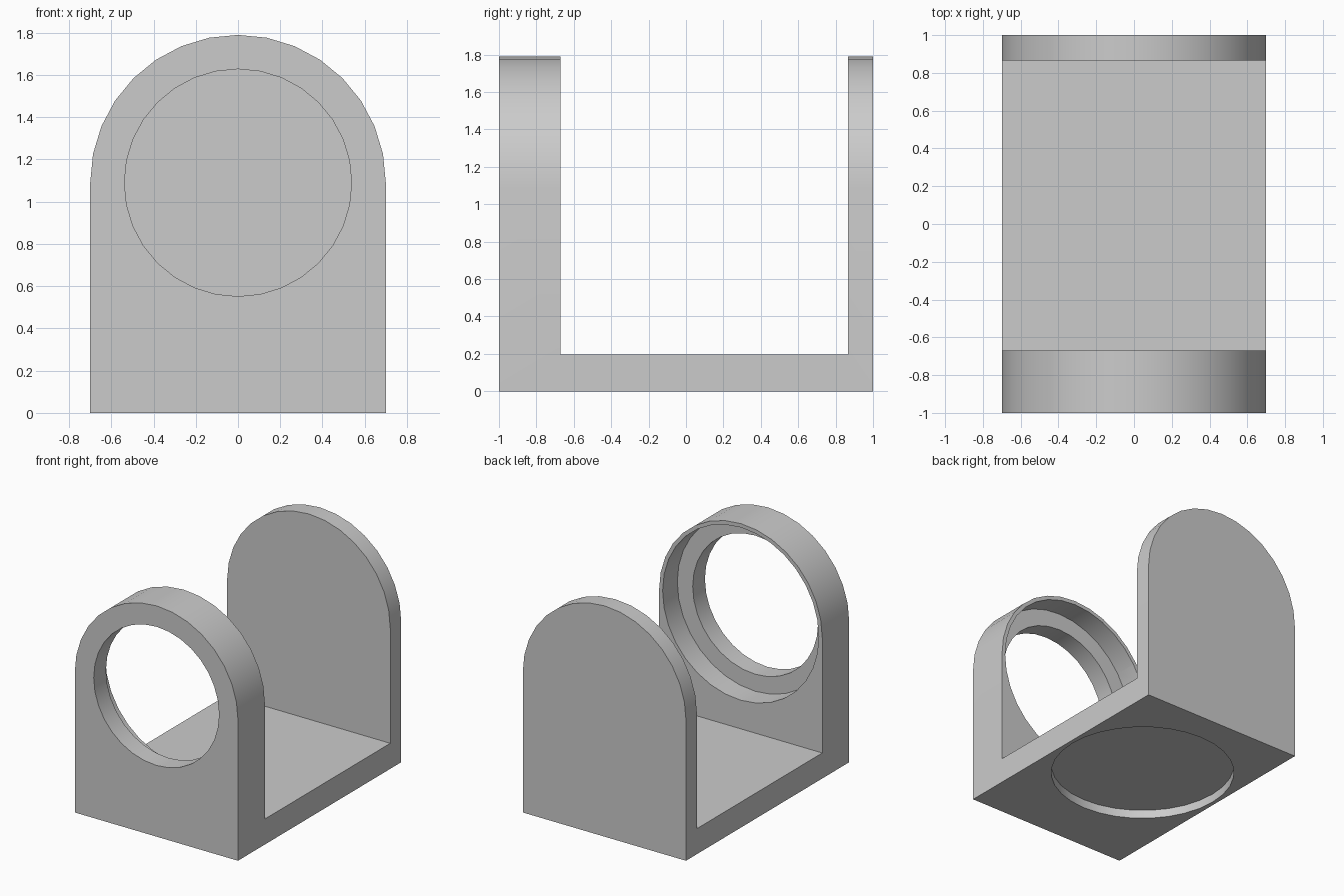
import bpy
import bmesh
from math import pi, sin, cos, radians
from mathutils import Matrix

cube = bpy.data.objects.get("Cube")
if cube:
    bpy.data.objects.remove(cube, do_unlink=True)

HALF_W, AXIS_Z = 0.70, 1.09
FRONT_IN, BACK_IN, FLOOR = -0.67, 0.866, 0.198
SEGS = 32

grey = bpy.data.materials.new("plain grey")
grey.use_nodes = True
colour = (0.6, 0.6, 0.6, 1)
grey.diffuse_color = colour
grey.node_tree.nodes["Principled BSDF"].inputs["Base Color"].default_value = colour


def make_object(name, bm):
    bmesh.ops.recalc_face_normals(bm, faces=bm.faces)
    mesh = bpy.data.meshes.new(name)
    bm.to_mesh(mesh)
    bm.free()
    mesh.materials.append(grey)
    obj = bpy.data.objects.new(name, mesh)
    bpy.context.collection.objects.link(obj)
    return obj


def cylinder(name, radius, depth, centre, along_y):
    bm = bmesh.new()
    turn = Matrix.Rotation(pi / 2, 4, 'X') if along_y else Matrix()
    bmesh.ops.create_cone(bm, cap_ends=True, segments=SEGS, radius1=radius,
                          radius2=radius, depth=depth,
                          matrix=Matrix.Translation(centre) @ turn)
    return make_object(name, bm)


def cut(target, cutter):
    cutter.hide_render = True
    mod = target.modifiers.new(cutter.name, 'BOOLEAN')
    mod.operation = 'DIFFERENCE'
    mod.solver = 'EXACT'
    mod.object = cutter
    bpy.ops.object.select_all(action='DESELECT')
    target.select_set(True)
    bpy.context.view_layer.objects.active = target
    bpy.ops.object.modifier_apply(modifier=mod.name)
    bpy.data.objects.remove(cutter, do_unlink=True)


# Arched block running front to back
bm = bmesh.new()
outline = [(-HALF_W, 0), (HALF_W, 0)]
for i in range(SEGS // 2 + 1):
    a = 2 * pi * i / SEGS
    outline.append((HALF_W * cos(a), AXIS_Z + HALF_W * sin(a)))
face = bm.faces.new([bm.verts.new((x, -1, z)) for x, z in outline])
ext = bmesh.ops.extrude_face_region(bm, geom=[face])
bmesh.ops.translate(bm, vec=(0, 2, 0),
                    verts=[v for v in ext["geom"] if isinstance(v, bmesh.types.BMVert)])
bracket = make_object("bracket", bm)

# Gap between the walls, above the base
bm = bmesh.new()
mid_y = (FRONT_IN + BACK_IN) / 2
bmesh.ops.create_cube(bm, size=1, matrix=Matrix.Translation((0, mid_y, FLOOR + 1))
                      @ Matrix.Diagonal((2, BACK_IN - FRONT_IN, 2, 1)))
cut(bracket, make_object("gap", bm))

# Through hole and wider seat in the front wall
cut(bracket, cylinder("hole", 0.538, 0.8, (0, -0.9, AXIS_Z), True))
cut(bracket, cylinder("seat", 0.67, 0.36, (0, FRONT_IN, AXIS_Z), True))

# Shallow round recess under the base
cut(bracket, cylinder("recess", 0.67, 0.134, (0, mid_y, 0), False))

bpy.ops.object.shade_smooth_by_angle(angle=radians(30))
